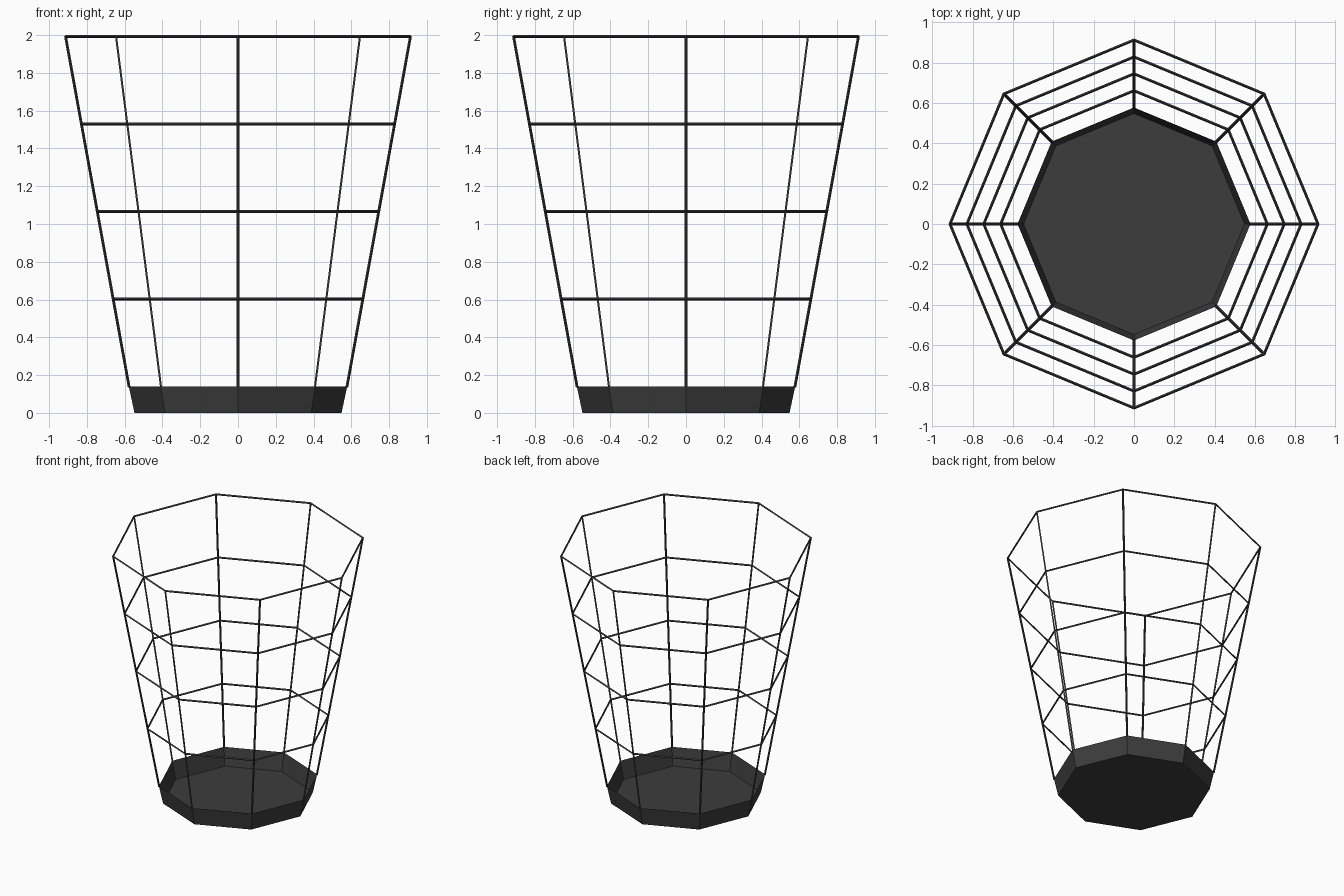
import bpy, bmesh, math
from mathutils import Vector

if "Cube" in bpy.data.objects:
    bpy.data.objects.remove(bpy.data.objects["Cube"])

N = 8             # octagonal plan
D = 0.0075        # half thickness of the diamond-section wire
Z0, Z1 = 0.14, 1.9925
R_FLOOR, R0, R1 = 0.548, 0.578, 0.913

mat = bpy.data.materials.new("dark charcoal")
mat.diffuse_color = (0.046, 0.046, 0.046, 1)
mat.use_nodes = True
mat.node_tree.nodes["Principled BSDF"].inputs["Base Color"].default_value = mat.diffuse_color


def make(name, build):
    bm = bmesh.new()
    build(bm)
    me = bpy.data.meshes.new(name)
    bm.to_mesh(me)
    bm.free()
    me.materials.append(mat)
    ob = bpy.data.objects.new(name, me)
    bpy.context.collection.objects.link(ob)


def direction(i):
    a = 2 * math.pi * i / N
    return Vector((math.cos(a), math.sin(a), 0))


def loop(bm, r, z):
    return [bm.verts.new(direction(i) * r + Vector((0, 0, z))) for i in range(N)]


def bridge(bm, a, b):
    n = len(a)
    for i in range(n):
        j = (i + 1) % n
        bm.faces.new((a[i], a[j], b[j], b[i]))


# Shallow tray: floor and sloped wall
def tray(bm):
    low, high = loop(bm, R_FLOOR, 0), loop(bm, R0, Z0)
    bm.faces.new(low[::-1])
    bridge(bm, low, high)


make("base_tray", tray)


# Four horizontal wire rings
def ring(r, z):
    def build(bm):
        loops = [loop(bm, r, z - D), loop(bm, r + D, z),
                 loop(bm, r, z + D), loop(bm, r - D, z)]
        for k in range(4):
            bridge(bm, loops[k], loops[(k + 1) % 4])
    return build


for k in range(1, 5):
    t = k / 4
    make(f"wire_ring_{k}", ring(R0 + (R1 - R0) * t, Z0 + (Z1 - Z0) * t))


# Eight leaning upright wires
def upright(i):
    def build(bm):
        d = direction(i)
        t = Vector((-d.y, d.x, 0))
        ends = []
        for r, z in ((R0 - 0.002, Z0 - 0.005), (R1, Z1)):
            c = d * r + Vector((0, 0, z))
            ends.append([bm.verts.new(c + o * D) for o in (d, t, -d, -t)])
        bridge(bm, *ends)
        bm.faces.new(ends[0][::-1])
        bm.faces.new(ends[1])
    return build


for i in range(N):
    make(f"upright_wire_{i + 1}", upright(i))
